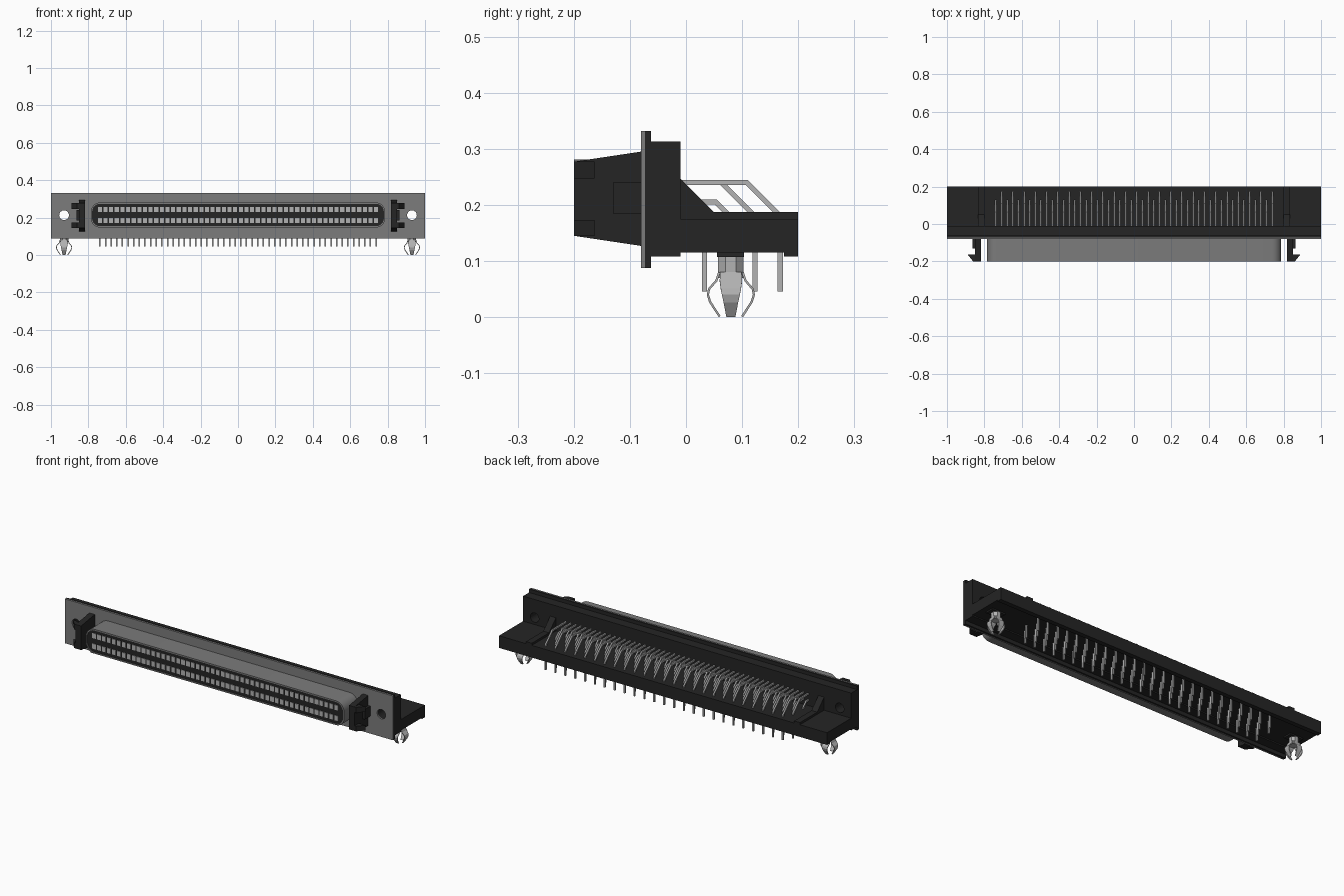
import bpy, bmesh, math
from mathutils import Matrix, Vector

if "Cube" in bpy.data.objects:
    bpy.data.objects.remove(bpy.data.objects["Cube"], do_unlink=True)


def material(name, v, rough=0.6):
    m = bpy.data.materials.new(name)
    m.use_nodes = True
    m.diffuse_color = (v, v, v, 1)
    bsdf = m.node_tree.nodes["Principled BSDF"]
    bsdf.inputs["Base Color"].default_value = (v, v, v, 1)
    bsdf.inputs["Roughness"].default_value = rough
    return m


BLACK = material("black plastic", 0.018)
SHELL = material("grey shell metal", 0.2)
PIN = material("light pin metal", 0.45)


def add_prism(bm, pts, axis, a, b):
    """Extrude a 2D outline along an axis from a to b."""
    place = {"x": lambda p, t: (t, p[0], p[1]),
             "y": lambda p, t: (p[0], t, p[1]),
             "z": lambda p, t: (p[0], p[1], t)}[axis]
    lo = [bm.verts.new(place(p, a)) for p in pts]
    hi = [bm.verts.new(place(p, b)) for p in pts]
    bm.faces.new(lo)
    bm.faces.new(hi[::-1])
    n = len(pts)
    for i in range(n):
        j = (i + 1) % n
        bm.faces.new((lo[i], hi[i], hi[j], lo[j]))


def finish(bm, name, mat):
    bmesh.ops.recalc_face_normals(bm, faces=bm.faces)
    me = bpy.data.meshes.new(name)
    bm.to_mesh(me)
    bm.free()
    me.materials.append(mat)
    ob = bpy.data.objects.new(name, me)
    bpy.context.collection.objects.link(ob)
    return ob


def prism(name, mat, pts, axis, a, b):
    bm = bmesh.new()
    add_prism(bm, pts, axis, a, b)
    return finish(bm, name, mat)


def rect(x0, x1, y0, y1):
    return [(x0, y0), (x1, y0), (x1, y1), (x0, y1)]


def rounded(hx, z0, z1, r, n=6):
    """Rounded rectangle outline in x and z."""
    out = []
    for cx, cz, start in ((hx - r, z1 - r, 0), (r - hx, z1 - r, 90),
                          (r - hx, z0 + r, 180), (hx - r, z0 + r, 270)):
        for i in range(n + 1):
            t = math.radians(start + 90 * i / n)
            out.append((cx + r * math.cos(t), cz + r * math.sin(t)))
    return out


def ribbon(path, t):
    """Outline of a bent strip of even thickness."""
    path = [Vector(p) for p in path]
    left, right = [], []
    for i, p in enumerate(path):
        d0 = (p - path[i - 1]).normalized() if i else None
        d1 = (path[i + 1] - p).normalized() if i < len(path) - 1 else d0
        d0 = d0 or d1
        d = (d0 + d1).normalized()
        n = Vector((-d.y, d.x)) * (t / 2 / max(d.dot(d0), 0.3))
        left.append(p + n)
        right.append(p - n)
    return left + right[::-1]


# Housing: stepped body, backing flange and metal face plate
body = prism("housing_body", BLACK,
             [(-.062, .108), (-.062, .313), (-.01, .313), (-.01, .175),
              (.2, .175), (.2, .108), (.175, .108), (.175, .115),
              (-.01, .115), (-.01, .108)], "x", -1, 1)
flange = prism("housing_flange", BLACK, rect(-.073, -.062, .088, .332), "x", -1, 1)
plate = prism("face_plate", SHELL, rect(-.08, -.073, .088, .332), "x", -1, 1)

# Screw holes cut through the plate, flange and body
HOLE_X, HOLE_Z = .93, .213
bm = bmesh.new()
for s in (-1, 1):
    circle = [(s * HOLE_X + .026 * math.cos(k * math.tau / 24),
               HOLE_Z + .026 * math.sin(k * math.tau / 24)) for k in range(24)]
    add_prism(bm, circle, "y", -.2, .1)
cutter = finish(bm, "hole_cutter", BLACK)
cutter.hide_render = True
for ob in (body, flange, plate):
    mod = ob.modifiers.new("holes", "BOOLEAN")
    mod.object = cutter
    mod.solver = "EXACT"
    bpy.context.view_layer.objects.active = ob
    bpy.ops.object.modifier_apply(modifier=mod.name)
bpy.data.objects.remove(cutter, do_unlink=True)

# Mating shell: hollow metal sleeve around a plastic insert
outer = rounded(.787, .147, .281, .05)
inner = rounded(.78, .154, .274, .043)
bm = bmesh.new()
rings = [[bm.verts.new((x, y, z)) for x, z in loop]
         for loop, y in ((outer, -.08), (outer, -.2), (inner, -.2), (inner, -.08))]
for r0, r1 in zip(rings, rings[1:] + rings[:1]):
    for i in range(len(r0)):
        j = (i + 1) % len(r0)
        bm.faces.new((r0[i], r0[j], r1[j], r1[i]))
shell = finish(bm, "mating_shell", SHELL)
prism("shell_insert", BLACK, inner, "y", -.196, -.08)

# Contacts: two rows on the front face
COLS = 50
PITCH = 1.477 / (COLS - 1)
xs = [(i - (COLS - 1) / 2) * PITCH for i in range(COLS)]
for name, z0, z1 in (("upper_contacts", .229, .257), ("lower_contacts", .171, .199)):
    bm = bmesh.new()
    for x in xs:
        add_prism(bm, rect(x - .011, x + .011, z0, z1), "y", -.199, -.19)
    finish(bm, name, PIN)

# Solder pins: four staggered rows of bent strips
for name, y, z, run, odd in (("pins_row_1", .033, .205, .025, 0),
                             ("pins_row_2", .078, .205, .025, 1),
                             ("pins_row_3", .123, .24, .06, 0),
                             ("pins_row_4", .168, .24, .06, 1)):
    outline = ribbon([(-.02, z), (y - run, z), (y, z - run), (y, .046)], .009)
    bm = bmesh.new()
    for x in xs[odd::2]:
        add_prism(bm, outline, "x", x - .004, x + .004)
    finish(bm, name, PIN)


def board_lock(side, s):
    # Faceted collar with four sprung prongs below it
    bm = bmesh.new()
    collar = [(.0245 * math.cos((k + .5) * math.pi / 4),
               .0245 * math.sin((k + .5) * math.pi / 4)) for k in range(8)]
    add_prism(bm, collar, "z", .07, .116)
    ob = finish(bm, "board_lock_collar_" + side, PIN)
    ob.location = (s * HOLE_X, .08, 0)
    bm = bmesh.new()
    steps = [(.021, .08, .019), (.026, .065, .02), (.039, .05, .018),
             (.041, .04, .016), (.037, .027, .013), (.02, .001, .008)]
    for k in range(4):
        rot = Matrix.Rotation(k * math.pi / 2, 3, "Z")
        rows = [[bm.verts.new(rot @ Vector((r, e * w, z))) for e in (-1, 1)]
                for r, z, w in steps]
        for a, b in zip(rows, rows[1:]):
            bm.faces.new((a[0], a[1], b[1], b[0]))
    ob = finish(bm, "board_lock_prongs_" + side, PIN)
    ob.location = (s * HOLE_X, .08, 0)
    mod = ob.modifiers.new("thickness", "SOLIDIFY")
    mod.thickness = .004
    mod.offset = 0


for side, s in (("left", 1), ("right", -1)):
    # Side latch: tapered arm, two barbs and a middle stub
    bm = bmesh.new()
    add_prism(bm, [(-.2, .145), (-.2, .277), (-.08, .295), (-.08, .127)],
              "x", s * .817, s * .85)
    barb = [(s * x, y) for x, y in ((.85, -.2), (.86, -.2), (.89, -.163), (.85, -.163))]
    add_prism(bm, barb, "z", .247, .277)
    add_prism(bm, barb, "z", .145, .173)
    add_prism(bm, rect(-.13, -.08, .185, .24), "x", s * .85, s * .864)
    finish(bm, "latch_" + side, BLACK)

    # Gusset rib on the rear ledge
    prism("gusset_rib_" + side, BLACK,
          [(-.01, .17), (-.01, .247), (.05, .187), (.2, .187), (.2, .17)],
          "x", s * .8, s * .835)
    # Foot under the ledge that carries the board lock
    prism("lock_foot_" + side, BLACK, rect(.055, .103, .107, .12), "x", s * .89, s * .97)
    board_lock(side, s)

# Smooth only the rounded sleeve ends
bpy.ops.object.select_all(action="DESELECT")
shell.select_set(True)
bpy.context.view_layer.objects.active = shell
bpy.ops.object.shade_smooth_by_angle(angle=math.radians(30))
